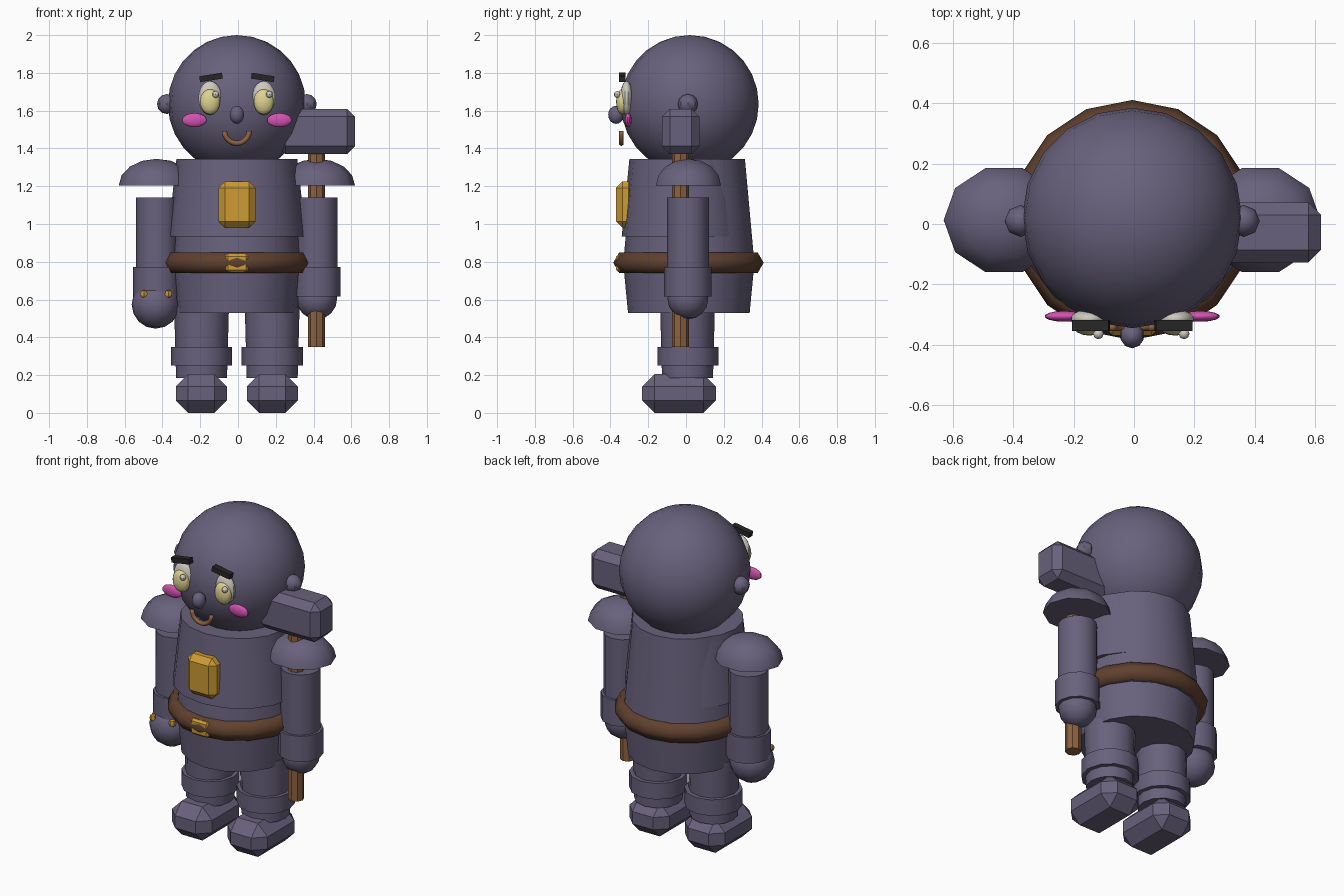
import bpy, bmesh, math
from mathutils import Matrix, Vector

if "Cube" in bpy.data.objects:
    bpy.data.objects.remove(bpy.data.objects["Cube"])

CX = -0.006   # middle line of the figure


def mat(name, r, g, b):
    m = bpy.data.materials.new(name)
    lin = [((c / 255 + 0.055) / 1.055) ** 2.4 for c in (r, g, b)]
    m.diffuse_color = (*lin, 1)
    m.use_nodes = True
    m.node_tree.nodes["Principled BSDF"].inputs["Base Color"].default_value = m.diffuse_color
    return m


SLATE = mat("slate purple", 104, 97, 124)
BROWN = mat("belt brown", 96, 64, 46)
WOOD = mat("wood", 142, 98, 64)
GOLD = mat("gold", 205, 155, 52)
WHITE = mat("eye white", 205, 202, 190)
CREAM = mat("cream yellow", 222, 210, 145)
PINK = mat("cheek pink", 212, 82, 178)
BLACK = mat("brow black", 38, 38, 38)


def finish(bm, name, m, loc, smooth=True, rot=0):
    bmesh.ops.recalc_face_normals(bm, faces=bm.faces)
    me = bpy.data.meshes.new(name)
    bm.to_mesh(me)
    bm.free()
    ob = bpy.data.objects.new(name, me)
    bpy.context.collection.objects.link(ob)
    me.materials.append(m)
    ob.location = loc
    ob.rotation_euler.y = rot
    if smooth:
        bpy.ops.object.select_all(action='DESELECT')
        ob.select_set(True)
        bpy.context.view_layer.objects.active = ob
        bpy.ops.object.shade_smooth_by_angle(angle=math.radians(40))
    return ob


def ball(name, m, loc, radii, seg=12, rings=8, turn=0, half=False):
    bm = bmesh.new()
    bmesh.ops.create_uvsphere(bm, u_segments=seg, v_segments=rings, radius=1)
    if half:
        cut = bmesh.ops.bisect_plane(bm, geom=bm.verts[:] + bm.edges[:] + bm.faces[:], dist=1e-4,
                                     plane_co=(0, 0, 0), plane_no=(0, 0, 1), clear_inner=True)
        bmesh.ops.holes_fill(bm, edges=[e for e in bm.edges if e.is_boundary])
    bm.transform(Matrix.Diagonal((*radii, 1)) @ Matrix.Rotation(turn, 4, 'Z'))
    return finish(bm, name, m, loc)


def tube(name, m, x, y, z0, z1, r0, r1, seg=12, sy=1.0):
    bm = bmesh.new()
    bmesh.ops.create_cone(bm, cap_ends=True, segments=seg, radius1=r0, radius2=r1, depth=z1 - z0)
    bm.transform(Matrix.Diagonal((1, sy, 1, 1)))
    return finish(bm, name, m, (x, y, (z0 + z1) / 2))


def block(name, m, loc, size, bevel=0.0, rot=0):
    bm = bmesh.new()
    bmesh.ops.create_cube(bm, size=1)
    bm.transform(Matrix.Diagonal((*size, 1)))
    if bevel:
        bmesh.ops.bevel(bm, geom=bm.edges[:], offset=bevel, segments=1, affect='EDGES')
    return finish(bm, name, m, loc, False, rot)


def ring(name, m, loc, major, minor, seg, sides, a0=0.0, sweep=math.tau, upright=False):
    """Torus or torus arc, lying flat or standing in the front plane."""
    bm = bmesh.new()
    full = sweep >= math.tau
    rows = []
    for i in range(seg if full else seg + 1):
        a = a0 + sweep * i / seg
        row = []
        for j in range(sides):
            b = math.tau * j / sides
            r, h = major + minor * math.cos(b), minor * math.sin(b)
            p = Vector((r * math.cos(a), r * math.sin(a), h))
            row.append(bm.verts.new((p.x, p.z, p.y) if upright else p))
        rows.append(row)
    for i in range(seg):
        p, q = rows[i], rows[(i + 1) % len(rows)]
        for j in range(sides):
            k = (j + 1) % sides
            bm.faces.new((p[j], q[j], q[k], p[k]))
    if not full:
        bm.faces.new(rows[0])
        bm.faces.new(rows[-1])
    ob = finish(bm, name, m, loc, False)
    for f in ob.data.polygons:
        f.use_smooth = True
    return ob


# head and torso
ball("head", SLATE, (CX, 0.02, 1.635), (0.365, 0.365, 0.365), 20, 14)
tube("torso", SLATE, CX, 0.015, 0.74, 1.345, 0.352, 0.297, 16)
tube("chest_plate", SLATE, CX, -0.01, 0.935, 1.345, 0.365, 0.32, 16, 0.905)
tube("hips", SLATE, CX, 0.015, 0.53, 0.79, 0.322, 0.347, 16)
ring("belt", BROWN, (CX, 0.013, 0.795), 0.336, 0.062, 16, 6)
block("buckle", GOLD, (CX, -0.345, 0.793), (0.12, 0.05, 0.095), 0.012)
block("chest_emblem", GOLD, (CX, -0.32, 1.103), (0.196, 0.10, 0.245), 0.034)

# face
ball("nose", SLATE, (CX, -0.37, 1.578), (0.04, 0.042, 0.048), 10, 8)
ring("mouth", WOOD, (CX, -0.342, 1.493), 0.066, 0.014, 10, 6, math.pi, math.pi, True)

# parts in pairs
for s, side in ((-1, "right"), (1, "left")):
    def px(d):
        return CX + s * d
    ball(side + "_ear", SLATE, (px(0.37), 0.01, 1.635), (0.053, 0.053, 0.053), 8, 6)
    ball(side + "_eye", WHITE, (px(0.142), -0.315, 1.667), (0.063, 0.033, 0.09), 14, 10)
    ball(side + "_iris", CREAM, (px(0.142), -0.338, 1.647), (0.054, 0.032, 0.067), 14, 10)
    ball(side + "_eye_glint", WHITE, (px(0.142) + 0.03, -0.364, 1.686), (0.018, 0.018, 0.018), 8, 6)
    block(side + "_eyebrow", BLACK, (px(0.137), -0.337, 1.776), (0.122, 0.036, 0.031), 0, s * 0.16)
    ball(side + "_cheek", PINK, (px(0.225), -0.306, 1.55), (0.066, 0.018, 0.037), 14, 10)

    # arms
    ball(side + "_shoulder_pad", SLATE, (px(0.425), 0.013, 1.205), (0.2, 0.181, 0.14), 10, 8,
         math.pi / 10, True)
    tube(side + "_arm", SLATE, px(0.423), 0.01, 0.62, 1.14, 0.111, 0.111)
    tube(side + "_cuff", SLATE, px(0.423), 0.01, 0.615, 0.772, 0.126, 0.126)

    # legs
    tube(side + "_leg", SLATE, px(0.187), 0.008, 0.185, 0.56, 0.135, 0.145)
    tube(side + "_leg_cuff", SLATE, px(0.187), 0.01, 0.25, 0.348, 0.162, 0.162)
    block(side + "_boot", SLATE, (px(0.188), -0.037, 0.1025), (0.27, 0.39, 0.205), 0.065)

# hands
ball("right_fist", SLATE, (-0.436, -0.015, 0.573), (0.127, 0.127, 0.127), 12, 8)
ball("left_hand", SLATE, (0.417, 0.01, 0.605), (0.108, 0.108, 0.11), 12, 8)
for dx in (-0.065, 0.065):
    ball("knuckle_stud", GOLD, (-0.433 + dx, -0.108, 0.63), (0.022, 0.022, 0.022), 6, 4)

# hammer
tube("hammer_handle", WOOD, 0.415, -0.03, 0.35, 1.45, 0.045, 0.045, 8)
block("hammer_head", SLATE, (0.415, -0.028, 1.49), (0.41, 0.2, 0.24), 0.042)
